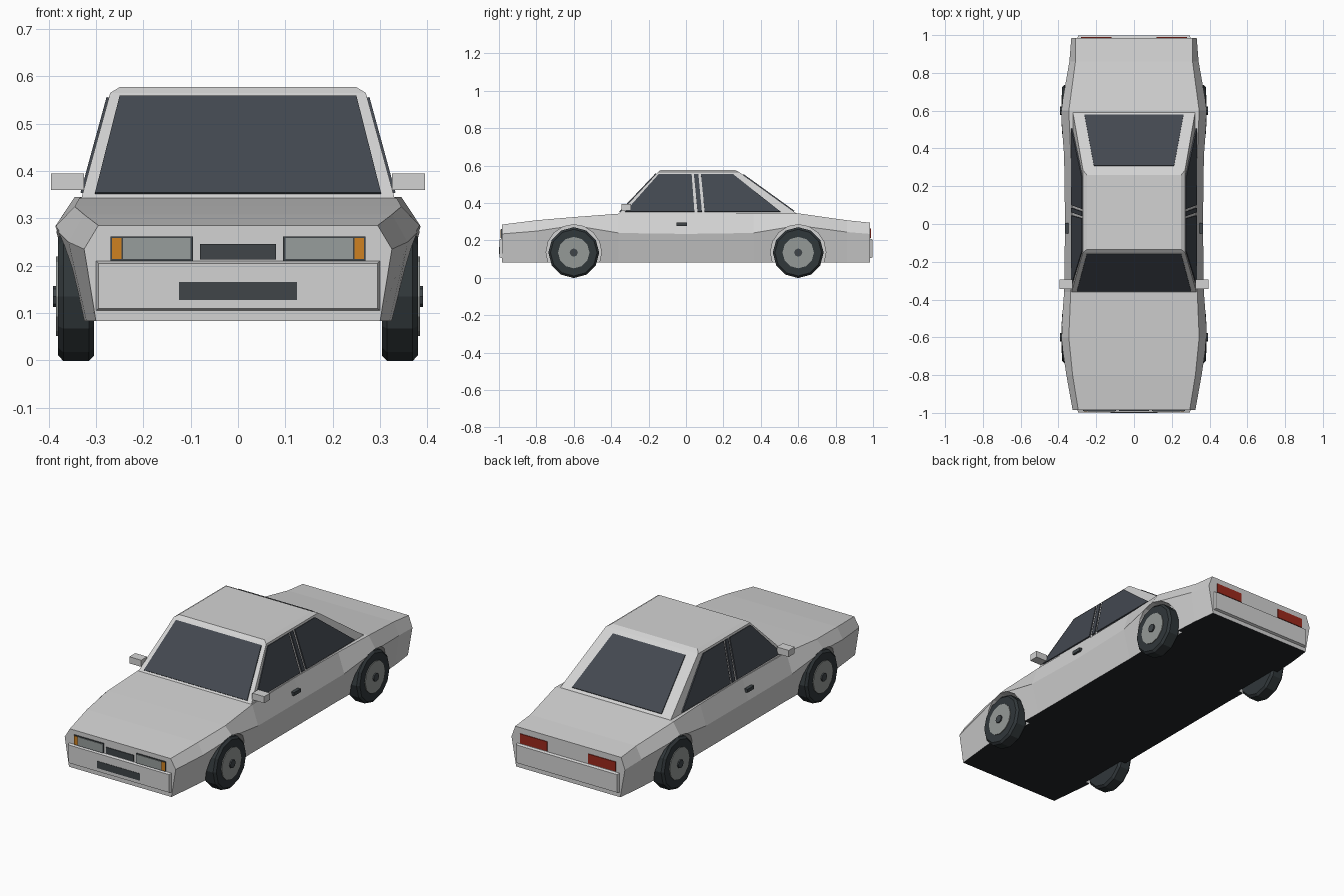
import bpy, bmesh, math
from mathutils import Vector, Matrix

cube = bpy.data.objects.get("Cube")
if cube:
    bpy.data.objects.remove(cube, do_unlink=True)


def material(name, r, g, b):
    m = bpy.data.materials.new(name)
    m.use_nodes = True
    m.diffuse_color = (r, g, b, 1)
    for node in m.node_tree.nodes:
        if node.type == 'BSDF_PRINCIPLED':
            node.inputs["Base Color"].default_value = (r, g, b, 1)
    return m


PAINT = material("silver_paint", .65, .65, .65)
UNDER = material("underside_black", .016, .019, .022)
GLASS = material("tinted_glass", .056, .065, .08)
TRIM = material("dark_trim", .05, .06, .066)
RUBBER = material("tyre_rubber", .03, .038, .042)
RIM = material("rim_grey", .30, .32, .31)
LAMP = material("lamp_grey", .31, .34, .335)
AMBER = material("indicator_amber", .62, .22, .015)
RED = material("tail_red", .33, .022, .012)


def finish(bm, name, *mats):
    bmesh.ops.recalc_face_normals(bm, faces=bm.faces[:])
    mesh = bpy.data.meshes.new(name)
    bm.to_mesh(mesh)
    bm.free()
    for m in mats:
        mesh.materials.append(m)
    ob = bpy.data.objects.new(name, mesh)
    bpy.context.collection.objects.link(ob)
    return ob


def loft(rings):
    """Skin a list of equal closed rings and cap both ends."""
    bm = bmesh.new()
    vs = [[bm.verts.new(p) for p in ring] for ring in rings]
    n = len(vs[0])
    for a, b in zip(vs, vs[1:]):
        for i in range(n):
            j = (i + 1) % n
            bm.faces.new((a[i], a[j], b[j], b[i]))
    bm.faces.new(vs[0])
    bm.faces.new(vs[-1])
    return bm


def box(name, x, y, z, mat):
    ring = lambda h: [(x[0], y[0], h), (x[1], y[0], h), (x[1], y[1], h), (x[0], y[1], h)]
    return finish(loft([ring(z[0]), ring(z[1])]), name, mat)


def plate(name, pts, mat, thick=.005):
    """Thin panel lying on a surface, raised outward from the car."""
    pts = [Vector(p) for p in pts]
    nrm = (pts[1] - pts[0]).cross(pts[2] - pts[0]).normalized()
    mid = sum(pts, Vector()) / len(pts)
    if nrm.dot(mid - Vector((0, 0, .25))) < 0:
        nrm = -nrm
    return finish(loft([[p - nrm * .002 for p in pts], [p + nrm * thick for p in pts]]), name, mat)


def disc(name, x, y, z, r, depth, mat, sides=12, bevel=0):
    """Cylinder on the x axis, optionally with chamfered rims."""
    bm = bmesh.new()
    bmesh.ops.create_cone(bm, cap_ends=True, segments=sides, radius1=r, radius2=r, depth=depth,
                          matrix=Matrix.Translation((x, y, z)) @ Matrix.Rotation(math.pi / 2, 4, 'Y'))
    if bevel:
        rims = [e for e in bm.edges if abs(e.verts[0].co.x - e.verts[1].co.x) < 1e-4]
        bmesh.ops.bevel(bm, geom=rims, offset=bevel, segments=1, affect='EDGES')
    return finish(bm, name, mat)


# Body: y, shoulder x, shoulder z, ridge x, ridge z, sill x
stations = [(-.985, .295, .285, .325, .235, .30),
            (-.80, .325, .308, .358, .25, .32),
            (-.60, .345, .325, .388, .28, .335),
            (-.36, .335, .343, .370, .24, .33),
            (0, .33, .345, .365, .235, .33),
            (.36, .335, .345, .370, .24, .33),
            (.60, .345, .345, .388, .28, .335),
            (.86, .31, .308, .342, .245, .32),
            (.985, .31, .295, .332, .235, .305)]
rings = []
for y, sx, sz, rx, rz, bx in stations:
    half = [(bx, .083), (rx, rz), (sx, sz)]
    rings.append([(x, y, z) for x, z in half] + [(-x, y, z) for x, z in reversed(half)])
body = finish(loft(rings), "body", PAINT, UNDER)

# Wheel arches cut out of the flanks
cutters = []
for side in (1, -1):
    for y in (-.6, .6):
        cut = disc("arch_cutter", side * .4, y, .137, .148, .2, PAINT, 16)
        cut.hide_render = True
        mod = body.modifiers.new("arch", 'BOOLEAN')
        mod.object, mod.operation, mod.solver = cut, 'DIFFERENCE', 'EXACT'
        cutters.append(cut)
bpy.context.view_layer.update()
cut_mesh = bpy.data.meshes.new_from_object(body.evaluated_get(bpy.context.evaluated_depsgraph_get()))
body.modifiers.clear()
body.data = cut_mesh
for cut in cutters:
    bpy.data.objects.remove(cut, do_unlink=True)
for f in body.data.polygons:
    f.material_index = 1 if f.normal.z < -.9 and f.center.z < .1 else 0

# Cabin with a slightly crowned roof
def cabin_ring(x, y0, y1, z, xr=None):
    xr = xr or x
    return [(-x, y0, z), (x, y0, z), (xr, y1, z), (-xr, y1, z)]

finish(loft([cabin_ring(.332, -.365, .60, .338, .325), cabin_ring(.27, -.15, .285, .565),
             cabin_ring(.25, -.135, .26, .577)]), "cabin", PAINT)

# Front and rear glass
def screen_glass(name, y_low, y_high, low, high):
    def at(x, z):
        return (x, y_low + (y_high - y_low) * (z - .338) / .227, z)
    (xl, zl), (xh, zh) = low, high
    plate(name, [at(-xl, zl), at(xl, zl), at(xh, zh), at(-xh, zh)], GLASS)

screen_glass("windshield", -.365, -.15, (.302, .351), (.25, .556))
screen_glass("rear_window", .60, .285, (.262, .355), (.212, .55))

# Side glass: bottom y range, top y range
panes = {"front_window": (-.325, .045, -.145, .03),
         "pillar_trim": (.062, .085, .042, .066),
         "rear_quarter_window": (.10, .505, .08, .25)}
for side, label in ((1, "left"), (-1, "right")):
    def on_side(y, z):
        return (side * (.332 - .062 * (z - .338) / .227), y, z)
    for name, (b0, b1, t0, t1) in panes.items():
        plate(label + "_" + name, [on_side(b0, .353), on_side(b1, .353),
                                   on_side(t1, .555), on_side(t0, .555)], GLASS)

    # Mirror and door handle
    box(label + "_mirror", (side * .325, side * .395), (-.345, -.295), (.36, .395), PAINT)
    box(label + "_door_handle", (side * .34, side * .364), (-.05, .005), (.277, .295), TRIM)

    # Wheels
    for y, end in ((-.6, "front"), (.6, "rear")):
        tag = label + "_" + end
        disc(tag + "_tyre", side * .342, y, .135, .136, .076, RUBBER, 12, .011)
        disc(tag + "_rim", side * .367, y, .135, .084, .034, RIM, 12)
        disc(tag + "_hub", side * .374, y, .135, .022, .034, TRIM, 8)

# Bumpers with a narrower outer face
for name, s in (("front_bumper", -1), ("rear_bumper", 1)):
    finish(loft([[(-x, s * y, z0), (x, s * y, z0), (x, s * y, z1), (-x, s * y, z1)]
                 for x, y, z0, z1 in ((.305, .97, .10, .215), (.295, .998, .11, .205))]), name, PAINT)


# Plates on the nose and tail
def end_plate(name, y, x0, x1, z0, z1, mat, thick=.004):
    plate(name, [(x0, y, z0), (x1, y, z0), (x1, y, z1), (x0, y, z1)], mat, thick)

end_plate("upper_grille", -.985, -.08, .08, .213, .246, TRIM)
end_plate("lower_grille", -.998, -.125, .125, .128, .165, TRIM, .002)
for s, label in ((1, "left"), (-1, "right")):
    end_plate(label + "_headlight_surround", -.985, s * .095, s * .269, .21, .262, TRIM)
    end_plate(label + "_headlight", -.985, s * .10, s * .243, .214, .258, LAMP, .007)
    end_plate(label + "_indicator", -.985, s * .246, s * .266, .214, .258, AMBER, .007)
    end_plate(label + "_tail_light", .985, s * .12, s * .28, .214, .264, RED)
